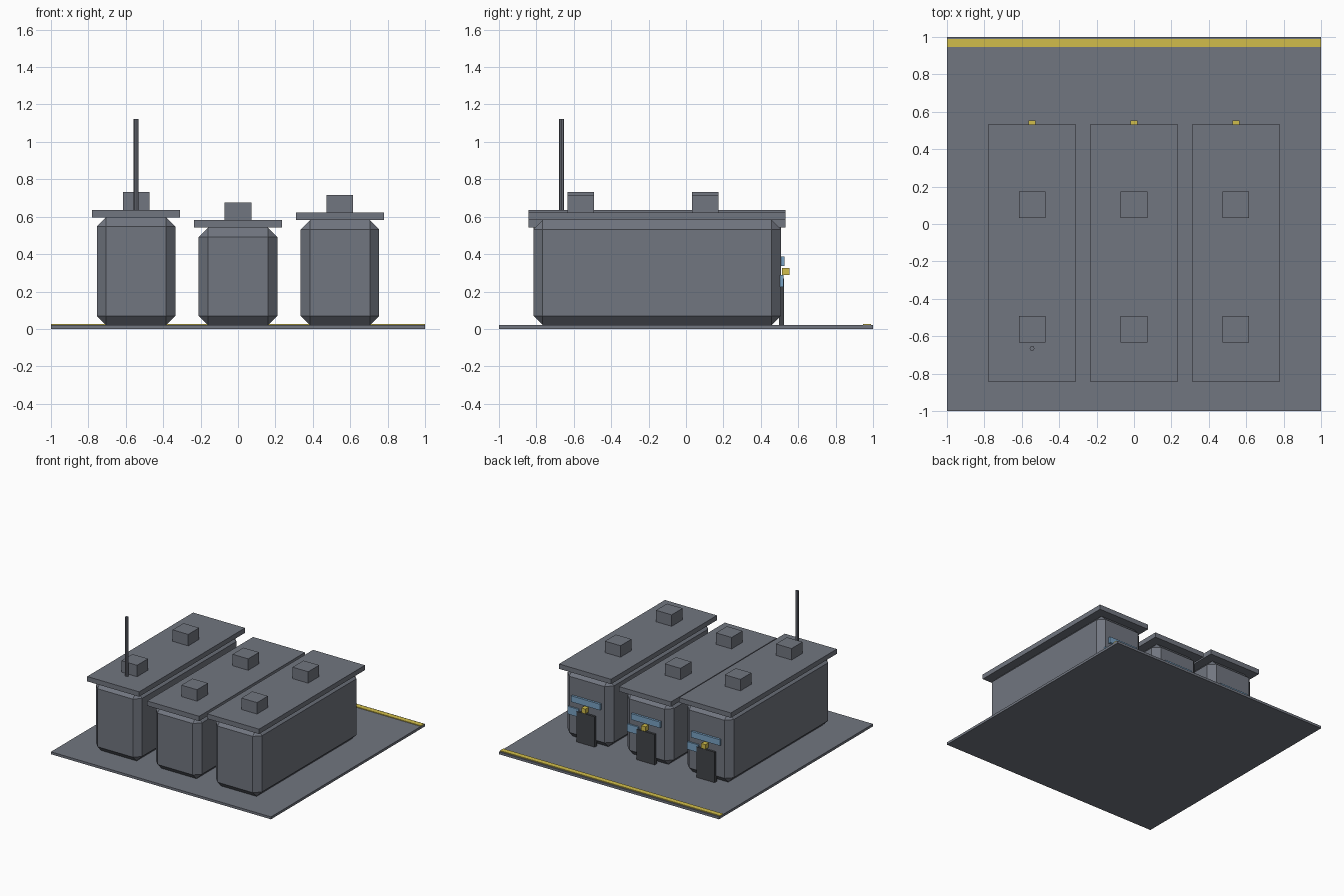
import bpy, bmesh
from mathutils import Vector

if "Cube" in bpy.data.objects:
    bpy.data.objects.remove(bpy.data.objects["Cube"])


def mat(name, rgb):
    m = bpy.data.materials.new(name)
    m.diffuse_color = (*rgb, 1)
    m.use_nodes = True
    m.node_tree.nodes["Principled BSDF"].inputs["Base Color"].default_value = m.diffuse_color
    return m


GREY = mat("concrete grey", (0.165, 0.18, 0.215))
DARK = mat("dark door grey", (0.055, 0.06, 0.067))
BLUE = mat("window blue", (0.19, 0.36, 0.55))
YELLOW = mat("marking yellow", (0.64, 0.51, 0.07))


def box(name, lo, hi, material, chamfer=0):
    """Box between two corners, optionally with one flat chamfer on all edges."""
    lo, hi = Vector(lo), Vector(hi)
    bm = bmesh.new()
    bmesh.ops.create_cube(bm, size=1)
    bmesh.ops.scale(bm, vec=hi - lo, verts=bm.verts)
    bmesh.ops.translate(bm, vec=(lo + hi) / 2, verts=bm.verts)
    if chamfer:
        bmesh.ops.bevel(bm, geom=bm.edges[:], offset=chamfer, segments=1,
                        affect='EDGES', profile=0.5)
    me = bpy.data.meshes.new(name)
    bm.to_mesh(me)
    bm.free()
    me.materials.append(material)
    ob = bpy.data.objects.new(name, me)
    bpy.context.collection.objects.link(ob)
    return ob


# Paved base with a painted edge stripe
box("base_slab", (-1, -1, 0), (1, 1, 0.02), GREY)
box("edge_stripe", (-1, 0.946, 0.019), (1, 0.988, 0.026), YELLOW)

# Three blocks: centre x and wall top height
for side, x, top in (("left", -0.545, 0.597), ("middle", 0, 0.542), ("right", 0.545, 0.582)):
    def part(name, x0, x1, y0, y1, z0, z1, material, chamfer=0):
        box(f"{side}_{name}", (x + x0, y0, z0), (x + x1, y1, z1), material, chamfer)

    # Chamfered body, overhanging roof and two roof vents
    roof = top + 0.04
    part("body", -0.21, 0.21, -0.816, 0.508, 0.02, top, GREY, 0.05)
    part("roof", -0.236, 0.236, -0.842, 0.533, top, roof, GREY)
    for n, y in (("front", -0.562), ("back", 0.102)):
        part(f"{n}_vent", -0.071, 0.071, y - 0.071, y + 0.071, roof, roof + 0.094, GREY)

    # Entrance on the back wall: door, window strip, side panel, lamp
    part("door", -0.083, 0.083, 0.497, 0.525, 0.02, 0.27, DARK)
    part("window_strip", -0.131, 0.131, 0.503, 0.526, 0.336, 0.386, BLUE)
    part("side_panel", 0.07, 0.17, 0.503, 0.52, 0.225, 0.288, BLUE)
    part("lamp", -0.019, 0.019, 0.512, 0.554, 0.287, 0.327, YELLOW)

# Antenna mast on the left roof
bpy.ops.mesh.primitive_cylinder_add(vertices=8, radius=0.013, depth=0.49,
                                    location=(-0.545, -0.665, 0.877))
mast = bpy.context.object
mast.name = "antenna_mast"
mast.data.materials.append(GREY)
